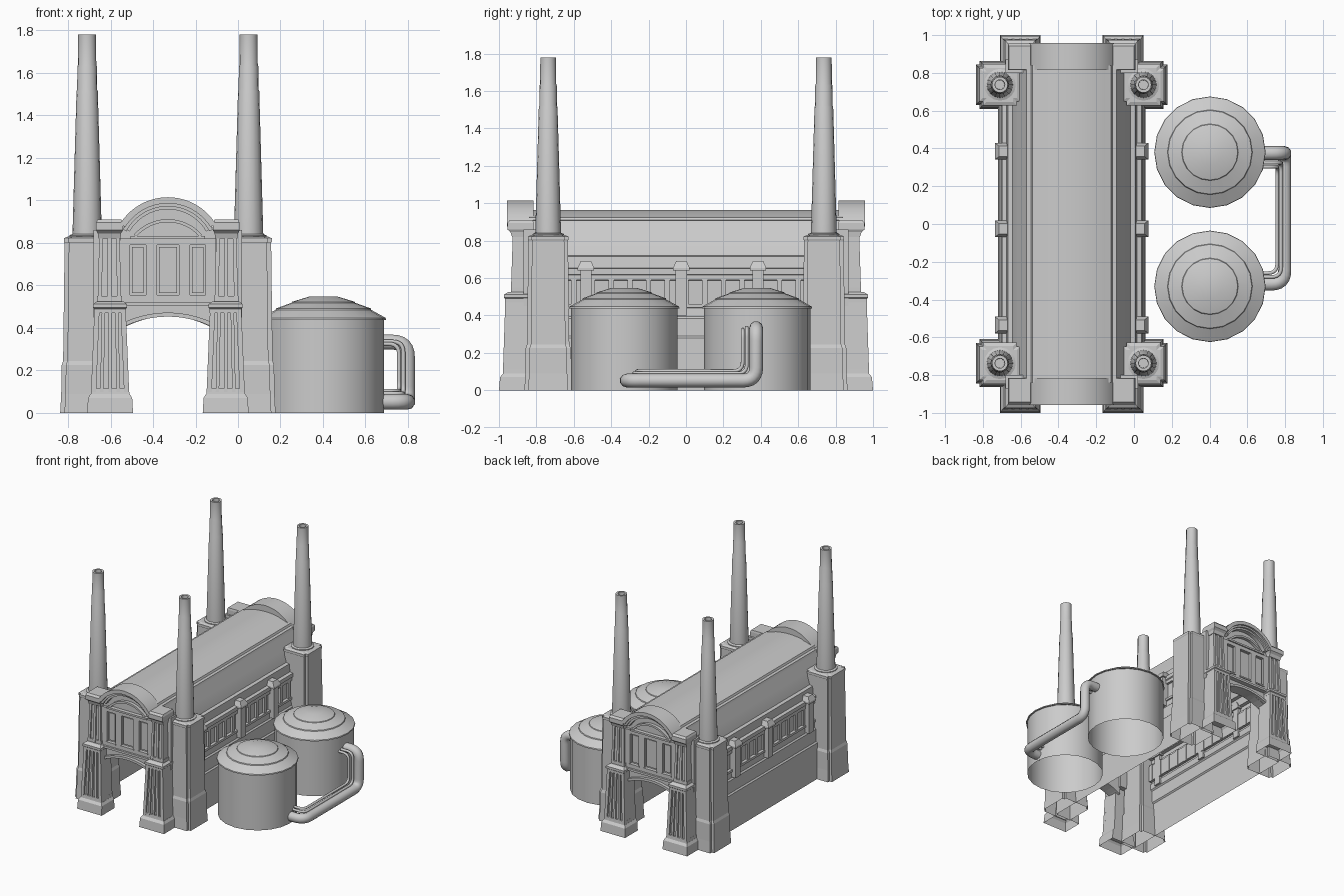
import bpy, bmesh
from math import sin, cos, pi, asin
from mathutils import Vector

if "Cube" in bpy.data.objects:
    bpy.data.objects.remove(bpy.data.objects["Cube"])

CX = -0.33  # centre line of the main building


def make(name, lofts, mirror="", at=(CX, 0, 0), smooth=False):
    """One object from lofts = (rings, cap_start, cap_end, closed)."""
    bm = bmesh.new()
    for rings, cap0, cap1, closed in lofts:
        vs = [[bm.verts.new(p) for p in r] for r in rings]
        n = len(vs[0])
        for a, b in zip(vs, vs[1:]):
            for i in range(n if closed else n - 1):
                j = (i + 1) % n
                bm.faces.new((a[i], a[j], b[j], b[i]))
        if cap0:
            bm.faces.new(vs[0][::-1])
        if cap1:
            bm.faces.new(vs[-1])
    bmesh.ops.recalc_face_normals(bm, faces=bm.faces)
    me = bpy.data.meshes.new(name)
    bm.to_mesh(me)
    bm.free()
    ob = bpy.data.objects.new(name, me)
    ob.location = at
    bpy.context.collection.objects.link(ob)
    if smooth:
        bpy.ops.object.select_all(action='DESELECT')
        ob.select_set(True)
        bpy.context.view_layer.objects.active = ob
        bpy.ops.object.shade_smooth_by_angle(angle=0.52)
    if mirror:
        m = ob.modifiers.new("Mirror", 'MIRROR')
        m.use_axis = ("x" in mirror, "y" in mirror, False)
    return ob


def taper(*levels, cap0=True, cap1=True):
    """Stacked rectangles (cx, cy, half_x, half_y, z)."""
    return ([[(x - a, y - b, z), (x + a, y - b, z), (x + a, y + b, z), (x - a, y + b, z)]
             for x, y, a, b, z in levels], cap0, cap1, True)


def box(x0, x1, y0, y1, z0, z1):
    r = ((x0 + x1) / 2, (y0 + y1) / 2, (x1 - x0) / 2, (y1 - y0) / 2)
    return taper((*r, z0), (*r, z1))


def lathe(profile, n, c=(0, 0), cap1=True):
    return ([[(c[0] + r * cos(2 * pi * i / n), c[1] + r * sin(2 * pi * i / n), z)
              for i in range(n)] for r, z in profile], False, cap1, True)


def arc_band(cz, r0, r1, half, y0, y1, n=16):
    """Curved bar following an arc in the front plane."""
    rings = []
    for i in range(n + 1):
        a = half * (2 * i / n - 1)
        s, c = sin(a), cos(a)
        rings.append([(r * s, y, cz + r * c) for r, y in ((r0, y0), (r1, y0), (r1, y1), (r0, y1))])
    return rings, True, True, True


def notched(c, h, z, k=0.02):
    """Square plan with a small step cut out of each corner."""
    q = h - k
    pts = [(h, -q), (h, q), (q, q), (q, h), (-q, h), (-q, q),
           (-h, q), (-h, -q), (-q, -q), (-q, -h), (q, -h), (q, -q)]
    return [(c[0] + x, c[1] + y, z) for x, y in pts]


# Corner towers and chimneys
T = (0.38, -0.737)
make("corner_tower", [([notched(T, h, z) for h, z in (
    (0.127, 0), (0.122, 0.09), (0.12, 0.225), (0.113, 0.245), (0.106, 0.80),
    (0.109, 0.805), (0.109, 0.822), (0.09, 0.83))], False, True, True)], "xy")
make("chimney", [lathe(((0.084, 0.82), (0.084, 0.836), (0.069, 0.842), (0.05, 1.515),
                        (0.047, 1.522), (0.046, 1.63), (0.043, 1.637), (0.042, 1.78),
                        (0.026, 1.78), (0.024, 1.6)), 16, T)], "xy", smooth=True)

# Gate legs with fluted fronts
L = 0.272
parts = [taper((L, -0.92, 0.108, 0.08, 0), (L, -0.917, 0.104, 0.077, 0.07),
               (L, -0.908, 0.092, 0.07, 0.09), cap0=False),
         taper((L, -0.903, 0.09, 0.063, 0.085), (L, -0.896, 0.073, 0.056, 0.5)),
         taper((L, -0.91, 0.091, 0.07, 0.085), (L, -0.908, 0.089, 0.069, 0.115)),
         taper((L, -0.9035, 0.075, 0.0635, 0.47), (L, -0.9035, 0.075, 0.0635, 0.49),
               (L, -0.905, 0.08, 0.068, 0.495), (L, -0.905, 0.08, 0.068, 0.512),
               (L, -0.90, 0.062, 0.05, 0.525))]
for u in (-1, -0.5, 0, 0.5, 1):
    w = 0.012 if abs(u) == 1 else 0.008
    parts.append(taper((L + u * 0.078, -0.968, w, 0.011, 0.09), (L + u * 0.062, -0.955, w, 0.011, 0.48)))
make("gate_leg", parts, "xy")

# Upper pilasters with flutes and stepped caps
P = 0.275
parts = [taper((P, -0.87, 0.054, 0.055, 0.51), (P, -0.865, 0.046, 0.05, 0.85)),
         taper((P, -0.877, 0.058, 0.058, 0.51), (P, -0.877, 0.058, 0.058, 0.55)),
         taper((P, -0.875, 0.052, 0.055, 0.82), (P, -0.878, 0.055, 0.06, 0.845),
               (P, -0.885, 0.063, 0.07, 0.86), (P, -0.885, 0.063, 0.07, 0.895),
               (P, -0.88, 0.056, 0.062, 0.91)),
         box(0.21, 0.35, -0.87, -0.80, 0.45, 0.86)]
for u in (-1, 0, 1):
    parts.append(taper((P + u * 0.046, -0.928, 0.009, 0.008, 0.53), (P + u * 0.039, -0.918, 0.009, 0.008, 0.83)))
make("upper_pilaster", parts, "xy")

# Gate wall: flat outline with curved opening below and curved top
outline = []
for i in range(13):
    x = 0.22 * (i / 6 - 1)
    outline.append((x, 0.455 - 0.05 * (x / 0.2) ** 2))
for i in range(17):
    a = 1.15 * (1 - i / 8)
    outline.append((0.245 * sin(a), 0.75 + 0.245 * cos(a)))
make("gate_wall", [([[(x, y, z) for x, z in outline] for y in (-0.895, -0.82)], True, True, True)], "y")

# Piers and rails framing three tall window panels
parts = [box(a, b, -0.915, -0.89, 0.54, 0.795)
         for a, b in ((-0.225, -0.178), (-0.104, -0.052), (0.052, 0.104), (0.178, 0.225))]
parts += [box(-0.225, 0.225, -0.915, -0.89, 0.515, 0.55),
          box(-0.225, 0.225, -0.93, -0.89, 0.503, 0.52),
          box(-0.225, 0.225, -0.915, -0.89, 0.79, 0.82),
          box(-0.175, 0.175, -0.925, -0.89, 0.818, 0.832)]
for cx, h in ((-0.141, 0.037), (0, 0.052), (0.141, 0.037)):
    parts.append(box(cx - h - 0.006, cx + h + 0.006, -0.922, -0.89, 0.543, 0.554))
    parts.append(box(cx - h + 0.01, cx + h - 0.01, -0.903, -0.89, 0.565, 0.78))
make("window_frames", parts, "y")

# Curved hood, its stepped mouldings, lunette frame and opening trim
make("arch_hood", [arc_band(0.75, 0.236, 0.265, asin(0.225 / 0.265), -0.957, -0.815, 20)], "y", smooth=True)
make("arch_moulding", [arc_band(0.75, 0.222, 0.24, 1.08, -0.943, -0.88, 20),
                       arc_band(0.75, 0.208, 0.224, 1.05, -0.928, -0.88, 20),
                       arc_band(0.70, 0.197, 0.212, 0.86, -0.92, -0.88),
                       arc_band(-0.02, 0.473, 0.492, 0.44, -0.92, -0.88)], "y", smooth=True)

# Long hall: side walls and barrel roof as one shell
half = [(0.39, 0), (0.384, 0.28), (0.374, 0.29), (0.37, 0.385), (0.36, 0.395), (0.356, 0.44),
        (0.366, 0.442), (0.366, 0.46), (0.345, 0.462), (0.345, 0.588), (0.362, 0.59),
        (0.362, 0.615), (0.37, 0.62), (0.37, 0.65), (0.345, 0.655), (0.338, 0.715),
        (0.312, 0.72), (0.285, 0.81), (0.245, 0.885), (0.238, 0.908), (0.215, 0.91), (0.208, 0.925)]
half += [(0.2 * (1 - i / 8), 0.965 - 0.038 * (1 - i / 8) ** 2) for i in range(9)]
prof = half + [(-x, z) for x, z in half[-2::-1]]
make("main_hall", [([[(x, y, z) for x, z in prof] for y in (-0.84, 0.84)], False, False, False)], smooth=True)

# Window mullions along the side walls
make("side_mullion", [box(0.34, 0.36, y - 0.014, y + 0.014, 0.455, 0.595)
                      for y in [-0.6 + 0.1 * i for i in range(13)]], "x")

# Buttresses with pointed caps
parts = []
for y in (-0.535, -0.025, 0.385):
    parts += [taper((0.37, y, 0.026, 0.03, 0.40), (0.37, y, 0.026, 0.03, 0.645)),
              taper((0.37, y, 0.036, 0.044, 0.64), (0.37, y, 0.036, 0.044, 0.655),
                    (0.36, y, 0.026, 0.028, 0.69))]
make("side_buttress", parts, "x")

# Storage tanks
for i, y in enumerate((0.38, -0.33)):
    make(f"tank_{i + 1}", [lathe(((0.285, 0), (0.285, 0.437), (0.295, 0.438), (0.293, 0.447),
                                  (0.225, 0.485), (0.222, 0.492), (0.15, 0.518), (0.147, 0.523),
                                  (0.065, 0.548)), 20)], at=(0.402, y, 0), smooth=True)


# Pipes linking the tanks
def pipe(name, pts, radius, fillet):
    pts = [Vector(p) for p in pts]
    path = [pts[0]]
    for a, b, c in zip(pts, pts[1:], pts[2:]):
        p, q = b + (a - b).normalized() * fillet, b + (c - b).normalized() * fillet
        for i in range(7):
            t = i / 6
            path.append(p * (1 - t) ** 2 + b * 2 * t * (1 - t) + q * t * t)
    path.append(pts[-1])
    cu = bpy.data.curves.new(name, 'CURVE')
    cu.dimensions = '3D'
    cu.bevel_depth = radius
    cu.bevel_resolution = 3
    cu.use_fill_caps = True
    sp = cu.splines.new('POLY')
    sp.points.add(len(path) - 1)
    for s, p in zip(sp.points, path):
        s.co = (*p, 1)
    bpy.context.collection.objects.link(bpy.data.objects.new(name, cu))


for name, r, x, ya, yb, za, zb, f in (
        ("large_pipe", 0.037, 0.797, 0.375, -0.317, 0.333, 0.052, 0.07),
        ("thin_pipe_inner", 0.01, 0.778, 0.325, -0.28, 0.335, 0.09, 0.05),
        ("thin_pipe_outer", 0.01, 0.758, 0.303, -0.26, 0.325, 0.103, 0.05)):
    pipe(name, [(0.66, ya, za), (x, ya, za), (x, ya, zb), (x, yb, zb), (0.66, yb, zb)], r, f)
